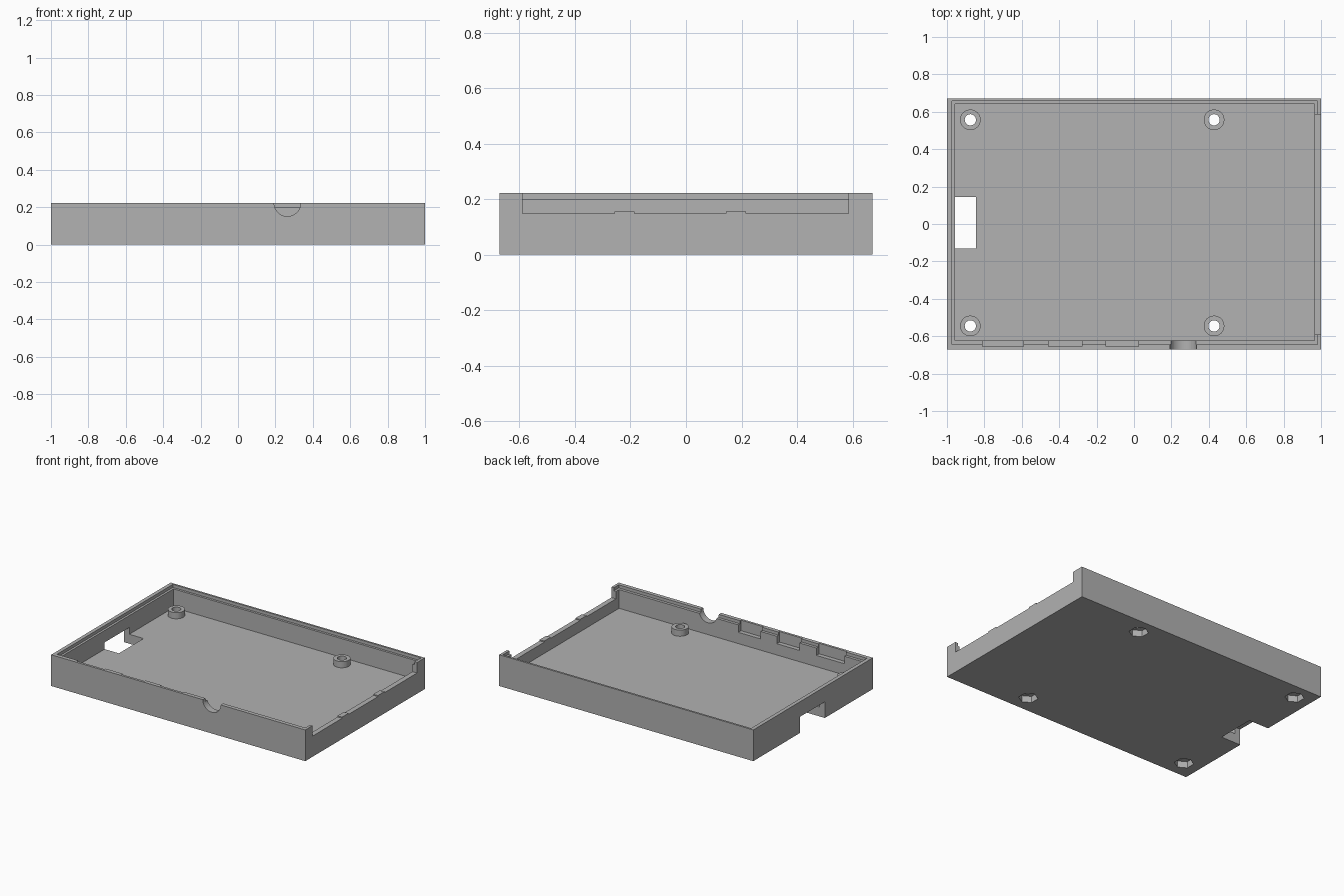
import bpy, bmesh
from math import pi
from mathutils import Matrix, Vector

default = bpy.data.objects.get("Cube")
if default:
    bpy.data.objects.remove(default, do_unlink=True)

grey = bpy.data.materials.new("matte grey")
grey.use_nodes = True
colour = (0.445, 0.445, 0.445, 1)
grey.diffuse_color = colour
grey.node_tree.nodes["Principled BSDF"].inputs["Base Color"].default_value = colour

W, D, H = 1.0, 0.672, 0.222      # half width, half depth, height
FLOOR, LEDGE, SILL = 0.067, 0.2, 0.147
INNER_Y, OVER = -0.624, 0.3      # front inner wall, height above the rim


def finish(name, bm):
    mesh = bpy.data.meshes.new(name)
    bm.to_mesh(mesh)
    bm.free()
    mesh.materials.append(grey)
    obj = bpy.data.objects.new(name, mesh)
    bpy.context.scene.collection.objects.link(obj)
    return obj


def box(name, x0, x1, y0, y1, z0, z1):
    bm = bmesh.new()
    size = Vector((x1 - x0, y1 - y0, z1 - z0))
    mid = Vector((x0 + x1, y0 + y1, z0 + z1)) / 2
    bmesh.ops.create_cube(bm, size=1, matrix=Matrix.Translation(mid) @ Matrix.Diagonal(size).to_4x4())
    return finish(name, bm)


def cylinder(name, radius, length, centre, sides=40, axis="Z"):
    bm = bmesh.new()
    turn = Matrix.Rotation(pi / 2, 4, "X") if axis == "Y" else Matrix()
    bmesh.ops.create_cone(bm, cap_ends=True, segments=sides, radius1=radius, radius2=radius,
                          depth=length, matrix=Matrix.Translation(centre) @ turn)
    return finish(name, bm)


def cut(target, cutter):
    """Subtract the cutter from the target and discard the cutter."""
    cutter.hide_render = True
    mod = target.modifiers.new("cut", "BOOLEAN")
    mod.operation, mod.solver, mod.object = "DIFFERENCE", "EXACT", cutter
    bpy.context.view_layer.update()
    graph = bpy.context.evaluated_depsgraph_get()
    mesh = bpy.data.meshes.new_from_object(target.evaluated_get(graph))
    target.modifiers.clear()
    target.data = mesh
    bpy.data.objects.remove(cutter, do_unlink=True)


# Tray: hollow interior, then the wider rebate that leaves a thin lip
tray = box("tray", -W, W, -D, D, 0, H)
cut(tray, box("cavity", -0.957, 0.964, INNER_Y, 0.642, FLOOR, OVER))
cut(tray, box("lip rebate", -0.973, 0.98, -0.644, 0.658, LEDGE, OVER))

# Wide opening in the right-hand wall
cut(tray, box("side opening", 0.9, 1.1, -0.59, 0.585, SILL, OVER))

# Card slot through floor and end wall
cut(tray, box("card slot", -1.1, -0.845, -0.132, 0.145, -0.1, 0.115))

# Port recesses in the inside of the front wall
for x0, x1 in ((-0.81, -0.59), (-0.458, -0.278), (-0.15, 0.025)):
    cut(tray, box("port recess", x0, x1, -0.655, -0.55, SILL, OVER))

# Half-round jack opening in the front wall
cut(tray, cylinder("jack opening", 0.071, 0.2, (0.264, -0.67, H), axis="Y"))

# Standoffs with screw holes and hexagonal nut pockets beneath
for i, x in enumerate((-0.875, 0.428)):
    for side, y in (("front", -0.545), ("back", 0.557)):
        post = cylinder(f"standoff_{side}_{i + 1}", 0.055, 0.044, (x, y, FLOOR + 0.022))
        cut(post, cylinder("screw hole", 0.03, 0.6, (x, y, 0)))
        cut(tray, cylinder("screw hole", 0.03, 0.6, (x, y, 0)))
        cut(tray, cylinder("nut pocket", 0.063, 0.09, (x, y, 0), sides=6))

# Small raised tabs on the side sill
for i, y in enumerate((-0.222, 0.18)):
    box(f"sill_tab_{i + 1}", 0.964, W, y - 0.036, y + 0.036, SILL, SILL + 0.008)
